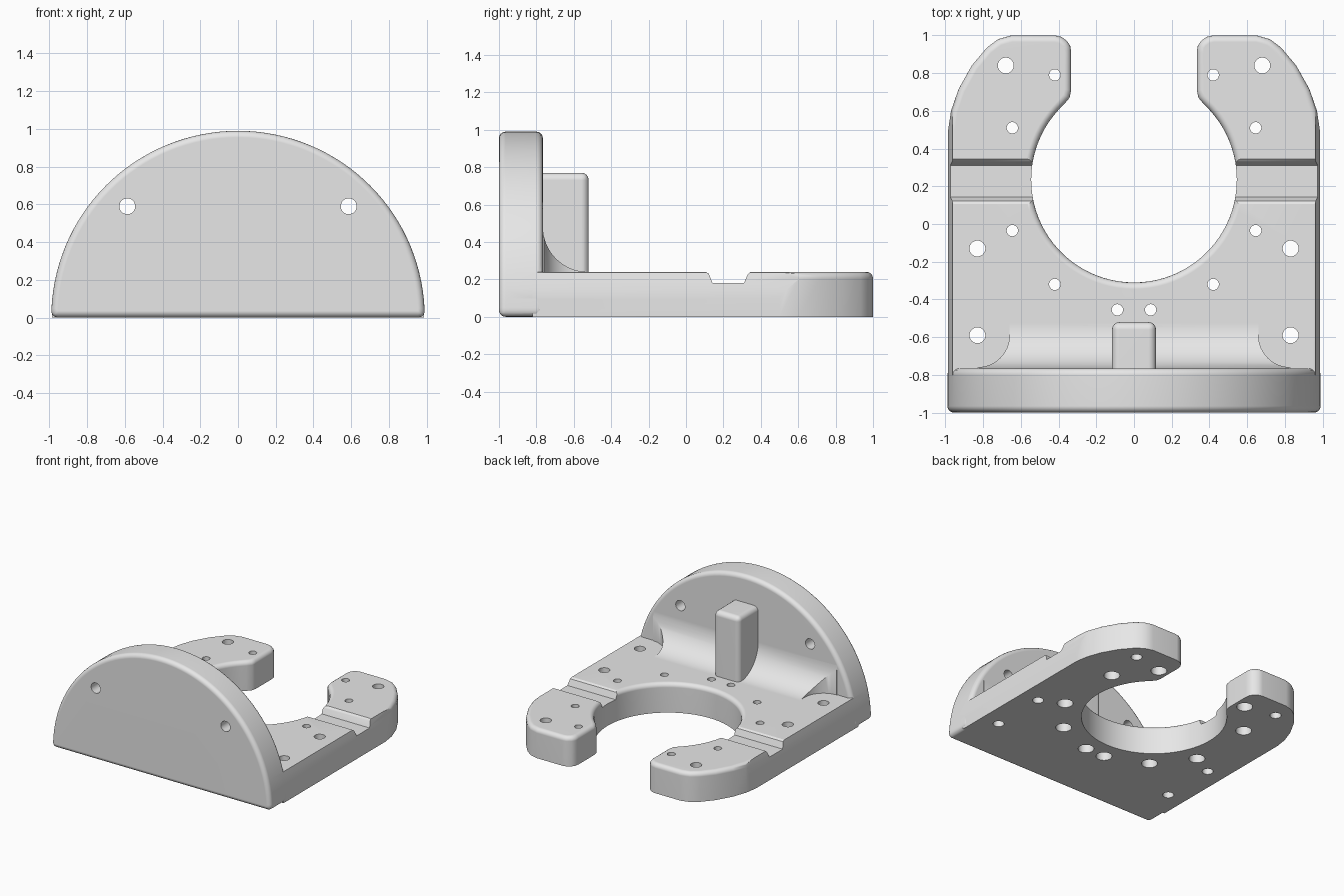
import bpy, bmesh, math
from mathutils import Matrix

if "Cube" in bpy.data.objects:
    bpy.data.objects.remove(bpy.data.objects["Cube"], do_unlink=True)

grey = bpy.data.materials.new("light_grey")
grey.use_nodes = True
grey.diffuse_color = (0.8, 0.8, 0.8, 1)
grey.node_tree.nodes["Principled BSDF"].inputs["Base Color"].default_value = (0.8, 0.8, 0.8, 1)


def finish(name, bm):
    bmesh.ops.recalc_face_normals(bm, faces=bm.faces)
    me = bpy.data.meshes.new(name)
    bm.to_mesh(me)
    bm.free()
    me.materials.append(grey)
    ob = bpy.data.objects.new(name, me)
    bpy.context.collection.objects.link(ob)
    return ob


def prism(name, pts, axis, lo, hi, round_if=None, radius=0.035):
    """Extrude a 2D outline along an axis; round the edges chosen by round_if."""
    place = {"x": lambda a, b, h: (h, a, b),
             "y": lambda a, b, h: (a, h, b),
             "z": lambda a, b, h: (a, b, h)}[axis]
    bm = bmesh.new()
    low = [bm.verts.new(place(a, b, lo)) for a, b in pts]
    high = [bm.verts.new(place(a, b, hi)) for a, b in pts]
    bm.faces.new(low)
    bm.faces.new(high)
    n = len(pts)
    for i in range(n):
        j = (i + 1) % n
        bm.faces.new((low[i], low[j], high[j], high[i]))
    bmesh.ops.recalc_face_normals(bm, faces=bm.faces)
    if round_if:
        edges = [e for e in bm.edges if e.calc_face_angle(0) > 0.7
                 and round_if(e.verts[0].co, e.verts[1].co)]
        bmesh.ops.bevel(bm, geom=edges, offset=radius, segments=4, profile=0.5,
                        affect="EDGES", clamp_overlap=True)
    return finish(name, bm)


def cylinder(name, centre, r, length, axis="z", segments=32):
    bm = bmesh.new()
    rot = Matrix.Rotation(math.pi / 2, 4, "X") if axis == "y" else Matrix.Identity(4)
    bmesh.ops.create_cone(bm, cap_ends=True, segments=segments, radius1=r, radius2=r,
                          depth=length, matrix=Matrix.Translation(centre) @ rot)
    return finish(name, bm)


def combine(target, other, operation):
    other.hide_render = True
    mod = target.modifiers.new("combine", "BOOLEAN")
    mod.operation, mod.solver, mod.object = operation, "EXACT", other
    bpy.context.view_layer.objects.active = target
    bpy.ops.object.modifier_apply(modifier=mod.name)
    bpy.data.objects.remove(other, do_unlink=True)


# Base plate: open ring with two arms, drawn as a right half and mirrored
half = [(0.985, -0.82), (0.985, 0.5), (0.97, 0.6), (0.93, 0.715), (0.86, 0.84),
        (0.78, 0.935), (0.72, 0.98), (0.65, 1.0), (0.42, 1.0), (0.385, 0.992),
        (0.355, 0.97), (0.338, 0.945), (0.333, 0.91), (0.333, 0.71), (0.341, 0.67)]
for i in range(33):
    a = math.radians(47.2 - i * (137.2 / 32))
    half.append((0.545 * math.cos(a), 0.235 + 0.545 * math.sin(a)))
outline = half + [(-x, y) for x, y in reversed(half[:-1])]
bracket = prism("bracket", outline, "z", 0, 0.24,
                lambda a, b: min(a.z, b.z) > 0.2 and max(a.y, b.y) > -0.8)

# Sides follow the same round as the upright wall
combine(bracket, cylinder("side_round", (0, 0, 0), 0.99, 4, "y", 128), "INTERSECT")

# Groove across both arms
groove = [(0.09, 0.26), (0.105, 0.24), (0.122, 0.23), (0.142, 0.18),
          (0.31, 0.18), (0.33, 0.226), (0.345, 0.24), (0.36, 0.26)]
combine(bracket, prism("groove", groove, "x", -1.2, 1.2), "DIFFERENCE")

# Upright half-round wall
arc = [(0.99 * math.cos(math.pi * i / 64), 0.99 * math.sin(math.pi * i / 64))
       for i in range(65)]
wall = prism("wall", arc, "y", -1, -0.765, lambda a, b: True)
combine(bracket, wall, "UNION")

# Concave fillet with round screw pockets at both ends
R = 0.24
section = [(-0.84, 0.24 + R, 0.84)]
for i in range(17):
    t = math.radians(180 + 90 * i / 16)
    y = -0.765 + R + R * math.cos(t)
    z = 0.24 + R + R * math.sin(t)
    d = min(max(-0.59 - y, 0), 0.17)
    section.append((y, z, 0.83 - math.sqrt(0.17 ** 2 - d * d)))
bm = bmesh.new()
rings = [[bm.verts.new(c) for c in ((-x, y, 0.17), (x, y, 0.17), (x, y, z), (-x, y, z))]
         for y, z, x in section]
for p, q in zip(rings, rings[1:]):
    for k in range(4):
        m = (k + 1) % 4
        bm.faces.new((p[k], p[m], q[m], q[k]))
bm.faces.new(rings[0])
bm.faces.new(rings[-1])
combine(bracket, finish("fillet", bm), "UNION")

# Central post against the wall
post = prism("post", [(-0.117, -0.85), (0.117, -0.85), (0.117, -0.52), (-0.117, -0.52)],
             "z", 0.15, 0.77,
             lambda a, b: max(a.y, b.y) > -0.6 and max(a.z, b.z) > 0.5
             or min(a.z, b.z) > 0.5, 0.04)
combine(bracket, post, "UNION")

# Mounting holes, ring holes with counterbores below, and wall holes
big = [(0.68, 0.84), (0.83, -0.13), (0.83, -0.59)]
small = [(0.42, 0.79), (0.645, 0.51), (0.645, -0.035), (0.42, -0.32), (0.088, -0.455)]
for s in (-1, 1):
    for x, y in big:
        combine(bracket, cylinder("hole", (s * x, y, 0.1), 0.042, 0.6), "DIFFERENCE")
    for x, y in small:
        combine(bracket, cylinder("hole", (s * x, y, 0.1), 0.03, 0.6), "DIFFERENCE")
        combine(bracket, cylinder("counterbore", (s * x, y, 0.0), 0.06, 0.24), "DIFFERENCE")
    combine(bracket, cylinder("wall_hole", (s * 0.587, -0.9, 0.59), 0.042, 0.6, "y"),
            "DIFFERENCE")

# Smooth rounds with crisp flat faces
bpy.ops.object.select_all(action="DESELECT")
bracket.select_set(True)
bpy.context.view_layer.objects.active = bracket
bpy.ops.object.shade_smooth_by_angle(angle=math.radians(30))
weighted = bracket.modifiers.new("flat_faces", "WEIGHTED_NORMAL")
weighted.keep_sharp = True
